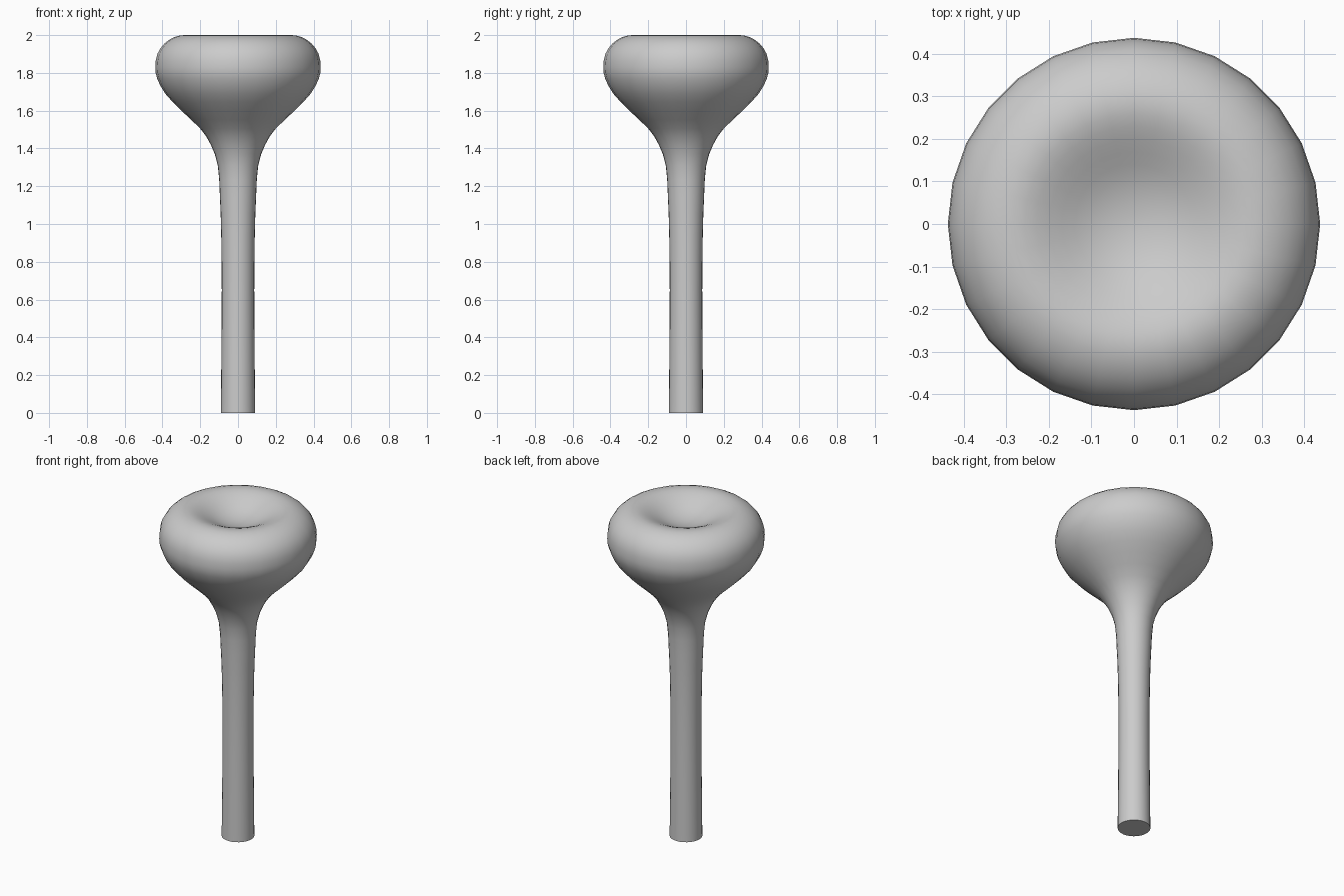
import bpy
import bmesh
from math import radians
from mathutils import Matrix, Vector

cube = bpy.data.objects.get("Cube")
if cube:
    bpy.data.objects.remove(cube, do_unlink=True)

SIDES = 28

# Plain grey finish
grey = bpy.data.materials.new("plain grey")
grey.use_nodes = True
colour = (0.6, 0.6, 0.6, 1)
grey.diffuse_color = colour
grey.node_tree.nodes["Principled BSDF"].inputs["Base Color"].default_value = colour

# Outline as (radius, height), from stem base over the rim into the shallow dish
outline = [
    (0.091, 0), (0.088, 0.3), (0.086, 0.65), (0.089, 0.95), (0.096, 1.15),
    (0.107, 1.31), (0.144, 1.42), (0.2, 1.505), (0.3, 1.6), (0.385, 1.69),
    (0.428, 1.77), (0.438, 1.83), (0.427, 1.9), (0.39, 1.955), (0.34, 1.988),
    (0.285, 2.0), (0.23, 1.989), (0.17, 1.962), (0.11, 1.934), (0.05, 1.918),
    (0, 1.914),
]


def smooth_outline(points):
    """Insert one rounded midpoint between each pair of neighbours."""
    result = [points[0]]
    last = len(points) - 1
    for i in range(last):
        a, b = Vector(points[i]), Vector(points[i + 1])
        before = Vector(points[max(i - 1, 0)])
        after = Vector(points[min(i + 2, last)])
        result.append(tuple((9 * (a + b) - before - after) / 16))
        result.append(points[i + 1])
    return result


# Turned body: stem, flared head and dished top in one skin
bm = bmesh.new()
verts = [bm.verts.new((r, 0, z)) for r, z in smooth_outline(outline)]
edges = [bm.edges.new(pair) for pair in zip(verts, verts[1:])]
bmesh.ops.spin(bm, geom=verts + edges, cent=(0, 0, 0), axis=(0, 0, 1),
               angle=radians(360), steps=SIDES, use_duplicate=False)
bmesh.ops.remove_doubles(bm, verts=bm.verts, dist=0.0005)

# Flat cap under the stem
rim = [e for e in bm.edges if e.is_boundary]
bmesh.ops.contextual_create(bm, geom=rim)
bmesh.ops.recalc_face_normals(bm, faces=bm.faces)

mesh = bpy.data.meshes.new("stem_and_dished_head")
bm.to_mesh(mesh)
bm.free()
mesh.materials.append(grey)
body = bpy.data.objects.new("stem_and_dished_head", mesh)
bpy.context.collection.objects.link(body)

bpy.context.view_layer.objects.active = body
body.select_set(True)
bpy.ops.object.shade_smooth_by_angle(angle=radians(40))
